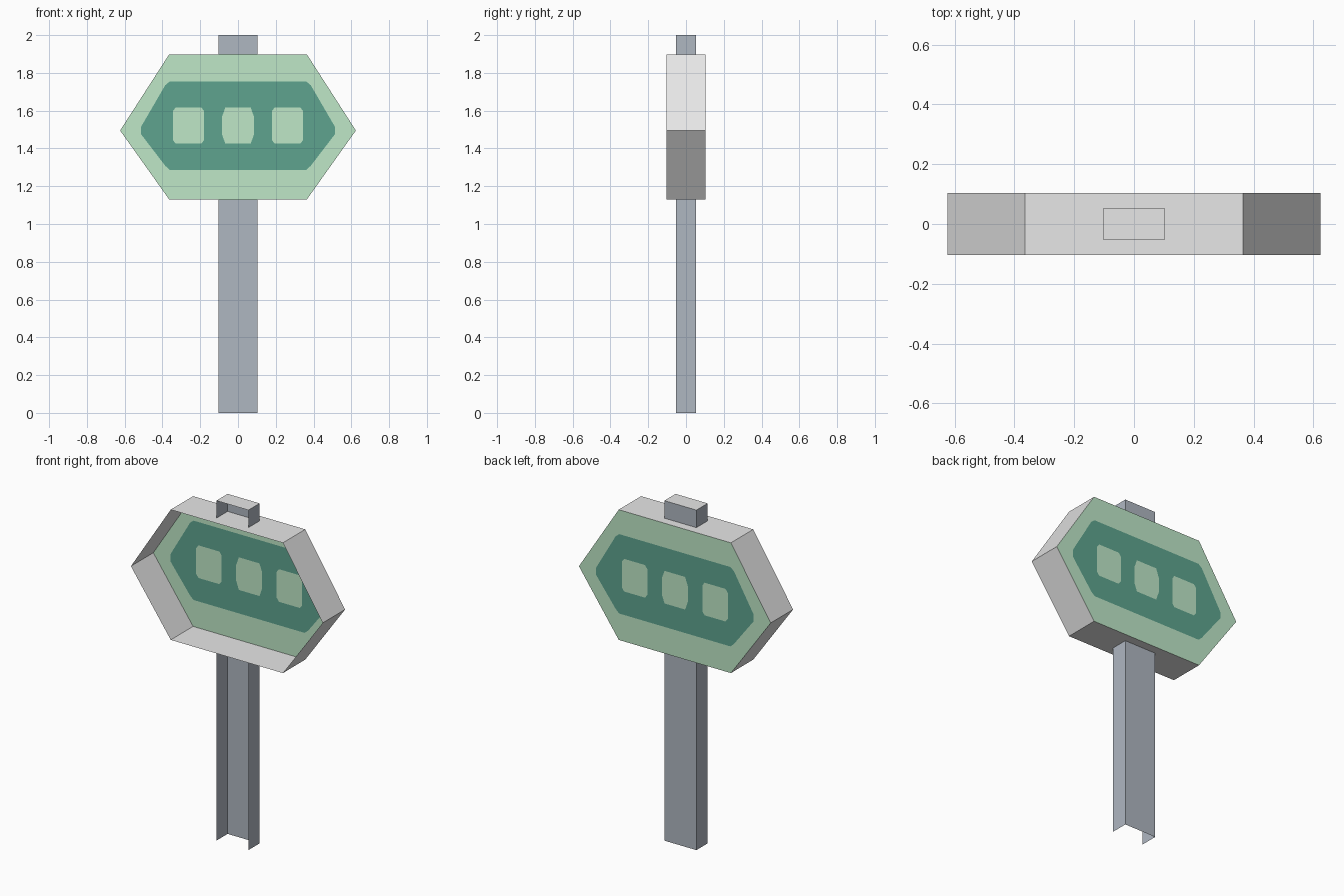
import bpy, bmesh
from mathutils import Vector

if "Cube" in bpy.data.objects:
    bpy.data.objects.remove(bpy.data.objects["Cube"])


def srgb(r, g, b):
    f = lambda c: c / 12.92 if c <= 0.04045 else ((c + 0.055) / 1.055) ** 2.4
    return [f(c / 255) for c in (r, g, b)] + [1.0]


def material(name, color):
    m = bpy.data.materials.new(name)
    m.diffuse_color = color
    m.use_nodes = True
    m.node_tree.nodes["Principled BSDF"].inputs["Base Color"].default_value = m.diffuse_color
    return m


LIGHT = material("light_green", srgb(192, 233, 201))
DARK = material("dark_green", srgb(94, 164, 143))
STEEL = material("blue_grey_steel", srgb(175, 183, 193))
GREY = material("plain_grey", (0.8, 0.8, 0.8, 1))


def finish(name, bm, mats):
    me = bpy.data.meshes.new(name)
    bm.to_mesh(me)
    bm.free()
    for m in mats:
        me.materials.append(m)
    ob = bpy.data.objects.new(name, me)
    bpy.context.collection.objects.link(ob)
    return ob


def mirrored(half):
    """Closed outline from its right half, listed top to bottom."""
    return half + [(-x, z) for x, z in reversed(half) if x > 0]


def rounded_box(cx, w, z0, z1, cut_x, cut_z):
    half = [(w - cut_x, z1), (w, z1 - cut_z), (w, z0 + cut_z), (w - cut_x, z0)]
    return [(cx + x, z) for x, z in mirrored(half)]


DEPTH = 0.104          # half depth of the sign box
Z0, ZM, Z1 = 1.131, 1.495, 1.897
outer = mirrored([(0.365, Z1), (0.624, ZM), (0.365, Z0)])
band = mirrored([(0.362, 1.754), (0.385, 1.735), (0.513, 1.515),
                 (0.513, 1.475), (0.385, 1.308), (0.362, 1.287)])
windows = [rounded_box(-0.262, 0.083, 1.425, 1.617, 0.015, 0.02),
           rounded_box(0, 0.085, 1.425, 1.617, 0.018, 0.05),
           rounded_box(0.262, 0.083, 1.425, 1.617, 0.015, 0.02)]

# Sign panel: one flat sheet at the back of the box, cut into coloured regions
bm = bmesh.new()


def region(loops, index):
    edges = []
    for loop in loops:
        vs = [bm.verts.new((x, DEPTH, z)) for x, z in loop]
        edges += [bm.edges.new((vs[i - 1], vs[i])) for i in range(len(vs))]
    res = bmesh.ops.triangle_fill(bm, edges=edges, use_beauty=True,
                                  normal=Vector((0, 1, 0)))
    for g in res["geom"]:
        if isinstance(g, bmesh.types.BMFace):
            g.material_index = index


region([outer, band], 0)
region([band] + windows, 1)
for w in windows:
    region([w], 0)
for f in bm.faces:
    f.normal_update()
    if f.normal.y < 0:
        f.normal_flip()
finish("sign_panel", bm, [LIGHT, DARK])

# Sign rim: hexagonal wall, open at the front
bm = bmesh.new()
front = [bm.verts.new((x, -DEPTH, z)) for x, z in outer]
back = [bm.verts.new((x, DEPTH, z)) for x, z in outer]
for i in range(len(outer)):
    bm.faces.new((front[i - 1], front[i], back[i], back[i - 1]))
centre = Vector((0, 0, ZM))
for f in bm.faces:
    f.normal_update()
    if f.normal.dot(f.calc_center_median() - centre) < 0:
        f.normal_flip()
finish("sign_rim", bm, [GREY])


# Post: U-shaped channel open to the front, interrupted by the sign
def channel(name, z0, z1, cap):
    bm = bmesh.new()
    bmesh.ops.create_cube(bm, size=1)
    for v in bm.verts:
        v.co = (v.co.x * 0.208, v.co.y * 0.104, z0 if v.co.z < 0 else z1)
    bm.normal_update()
    drop = [f for f in bm.faces if f.normal.y < -0.5 or f.normal.z < -0.5
            or (f.normal.z > 0.5 and not cap)]
    bmesh.ops.delete(bm, geom=drop, context='FACES')
    for f in bm.faces:
        f.material_index = 1 if f.normal.z > 0.5 else 0
    finish(name, bm, [STEEL, GREY])


channel("lower_post", 0, Z0, False)
channel("post_top", Z1, 2.0, True)
